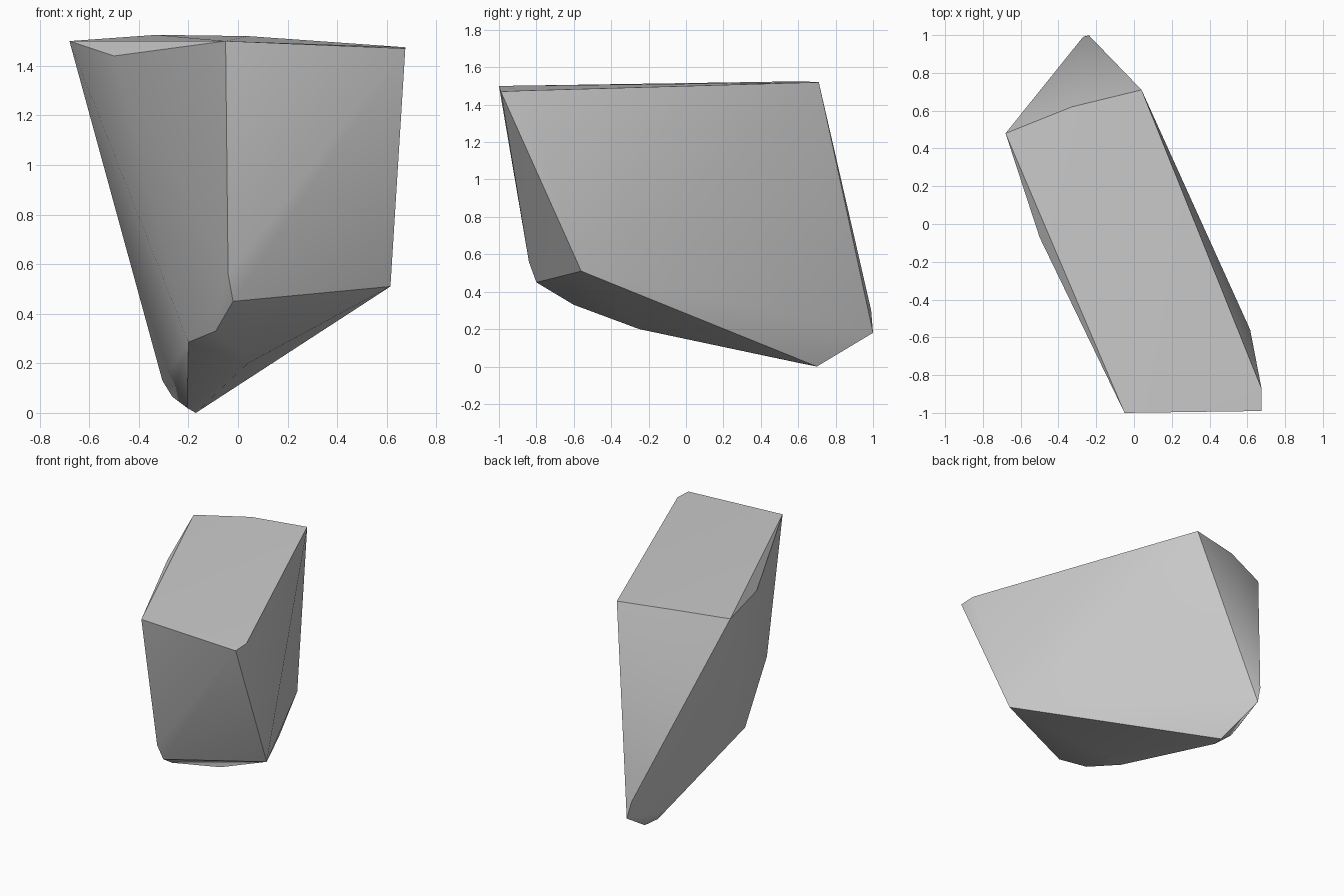
import bpy
import bmesh
import math

# Remove only the default object
default_cube = bpy.data.objects.get("Cube")
if default_cube:
    bpy.data.objects.remove(default_cube, do_unlink=True)


def flat_material(name, colour):
    material = bpy.data.materials.new(name)
    material.use_nodes = True
    material.diffuse_color = colour
    shader = material.node_tree.nodes["Principled BSDF"]
    shader.inputs["Base Color"].default_value = colour
    shader.inputs["Roughness"].default_value = 0.9
    return material


def hull_object(name, corners, material):
    """Wrap the corner points in a convex skin, as a chipped stone."""
    mesh = bpy.data.meshes.new(name)
    bm = bmesh.new()
    for corner in corners:
        bm.verts.new(corner)
    result = bmesh.ops.convex_hull(bm, input=bm.verts)
    loose = {g for g in result["geom_interior"] + result["geom_unused"]
             if isinstance(g, bmesh.types.BMVert)}
    bmesh.ops.delete(bm, geom=list(loose), context="VERTS")
    bmesh.ops.recalc_face_normals(bm, faces=bm.faces)
    bm.to_mesh(mesh)
    bm.free()
    mesh.materials.append(material)
    stone = bpy.data.objects.new(name, mesh)
    bpy.context.collection.objects.link(stone)
    return stone


# Nearly level top slab outline
top_rim = [
    (-0.68, 0.48, 1.5), (-0.33, 0.62, 1.525), (0.04, 0.71, 1.52),
    (0.675, -0.87, 1.475), (0.675, -0.99, 1.47), (-0.05, -1, 1.5),
]

# Chips on the flanks
flanks = [
    (-0.5, -0.07, 1.44), (0.615, -0.56, 0.51), (-0.04, -0.84, 0.56),
    (-0.24, 1, 0.18), (-0.27, 0.99, 0.3),
]

# Worn keel under the stone, front to back
keel = [
    (-0.02, -0.8, 0.45), (-0.09, -0.6, 0.33), (-0.2, -0.37, 0.285),
    (0.04, -0.25, 0.2), (-0.205, 0.6, 0.02), (-0.17, 0.7, 0),
    (-0.265, 0.69, 0.065), (-0.305, 0.71, 0.13),
]

grey = flat_material("stone grey", (0.6, 0.6, 0.6, 1))
rock = hull_object("rock", top_rim + flanks + keel, grey)

# Soft shading across shallow facets, crisp on the large breaks
bpy.ops.object.select_all(action="DESELECT")
rock.select_set(True)
bpy.context.view_layer.objects.active = rock
bpy.ops.object.shade_smooth_by_angle(angle=math.radians(30))
